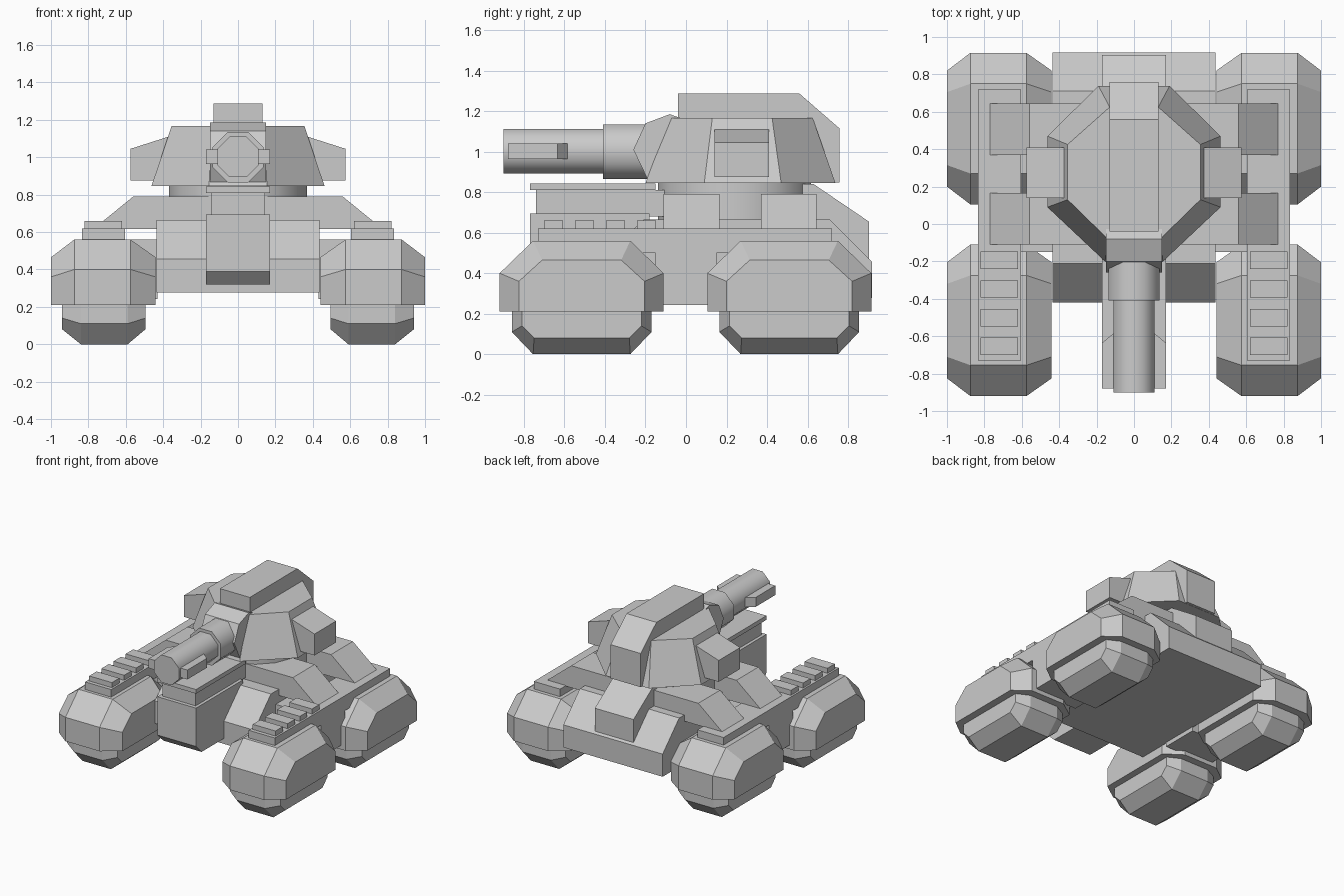
import bpy, bmesh, math
from mathutils import Vector

if "Cube" in bpy.data.objects:
    bpy.data.objects.remove(bpy.data.objects["Cube"])


def loft(name, rings, smooth=False):
    """Skin a list of equal-length point rings and cap both ends."""
    bm = bmesh.new()
    loops = [[bm.verts.new(p) for p in r] for r in rings]
    n = len(loops[0])
    for a, b in zip(loops, loops[1:]):
        for i in range(n):
            j = (i + 1) % n
            bm.faces.new((a[i], a[j], b[j], b[i]))
    bm.faces.new(loops[0])
    bm.faces.new(loops[-1])
    bmesh.ops.recalc_face_normals(bm, faces=bm.faces)
    mesh = bpy.data.meshes.new(name)
    bm.to_mesh(mesh)
    bm.free()
    ob = bpy.data.objects.new(name, mesh)
    bpy.context.collection.objects.link(ob)
    if smooth:
        bpy.ops.object.select_all(action='DESELECT')
        ob.select_set(True)
        bpy.context.view_layer.objects.active = ob
        bpy.ops.object.shade_smooth_by_angle(angle=math.radians(50))
    return ob


def prism_x(name, yz, x0, x1):
    return loft(name, [[(x, y, z) for y, z in yz] for x in (x0, x1)])


def prism_y(name, xz, y0, y1):
    return loft(name, [[(x, y, z) for x, z in xz] for y in (y0, y1)])


def box(name, x0, x1, y0, y1, z0, z1):
    return prism_x(name, [(y0, z0), (y1, z0), (y1, z1), (y0, z1)], x0, x1)


def arch(cy, half, flat, z_base, z_mid, z_end):
    """Half-octagon profile in y/z, running from the base to the flat end."""
    return [(cy - half, z_base), (cy - half, z_mid), (cy - flat, z_end),
            (cy + flat, z_end), (cy + half, z_mid), (cy + half, z_base)]


def tube(name, r, y0, y1, z, sides=8):
    k = r / math.cos(math.pi / sides)      # r is the distance to the flats
    ang = [2 * math.pi * (i + .5) / sides for i in range(sides)]
    return loft(name, [[(k * math.cos(a), y, z + k * math.sin(a)) for a in ang]
                       for y in (y0, y1)], True)


# Four track pods: armoured shell over a lower wheel body
for side, sx in (("right", 1), ("left", -1)):
    for end, cy in (("front", -.515), ("rear", .51)):
        big = arch(cy, .405, .24, .21, .40, .56)
        small = arch(cy, .31, .195, .21, .36, .465)
        loft(f"{end}_{side}_track_shell",
             [[(sx * x, y, z) for y, z in prof] for x, prof in
              ((.44, small), (.575, big), (.875, big), (1.0, small))])
        big = arch(cy, .345, .24, .30, .11, 0)
        small = arch(cy, .295, .235, .30, .14, .08)
        loft(f"{end}_{side}_track_wheel",
             [[(sx * x, y, z) for y, z in prof] for x, prof in
              ((.495, small), (.59, big), (.84, big), (.94, small))])

# Central hull with sloped nose and tail
prism_x("hull", [(-.42, .277), (-.42, .457), (-.21, .665), (.71, .665),
                 (.918, .457), (.918, .277)], -.437, .437)

for side, sx in (("right", 1), ("left", -1)):
    # Sponson joining the hull to the tracks, and the fender above
    box(side + "_sponson", sx * .43, sx * .835, -.15, .15, .243, .56)
    box(side + "_fender", sx * .605, sx * .835, -.73, .72, .5, .62)
    for i in range(4):
        y = -.70 + i * .153
        box(f"{side}_fender_tread_{i + 1}", sx * .62, sx * .82, y, y + .093, .61, .66)

# Deck armour humps spanning the hull
for name, y0, y1 in (("front_deck_armour", -.11, .165), ("rear_deck_armour", .37, .645)):
    prism_y(name, [(-.775, .615), (-.56, .79), (.56, .79), (.775, .615)], y0, y1)

# Nose block: base, recess and cap
prism_x("nose_base", [(-.77, .39), (-.77, .695), (-.18, .695), (-.18, .32), (-.70, .32)],
        -.17, .17)
box("nose_recess", -.145, .145, -.74, -.10, .68, .81)
box("nose_cap", -.17, .17, -.77, -.15, .81, .843)

# Tail block behind the turret
prism_x("tail_block", [(.45, .45), (.45, .84), (.63, .84), (.903, .655), (.903, .45)],
        -.17, .17)

# Turret ring
loft("turret_ring", [[(.375 * math.cos(a), .24 + .385 * math.sin(a), z)
                      for a in [2 * math.pi * (i + .5) / 16 for i in range(16)]]
                     for z in (.66, .847)], True)

# Turret: eight-sided tapering body
base = [(.155, -.20), (.463, .09), (.463, .47), (.19, .738)]
top = [(.14, -.08), (.355, .13), (.355, .425), (.13, .625)]
loft("turret", [[(x, y, z) for x, y in half] + [(-x, y, z) for x, y in reversed(half)]
                for half, z in ((base, .845), (top, 1.167))])

# Roof spine running down the turret back
prism_x("roof_spine", [(-.04, 1.1), (-.04, 1.287), (.56, 1.287), (.758, 1.115),
                       (.758, .847), (.3, .847), (.3, 1.1)], -.132, .132)

# Turret side boxes
for side, sx in (("right", 1), ("left", -1)):
    prism_y(side + "_turret_box", [(sx * .3, .875), (sx * .575, .875), (sx * .575, 1.045),
                                   (sx * .365, 1.112), (sx * .3, 1.112)], .14, .41)

# Gun mantlet, sleeve and barrel
prism_x("gun_mantlet", [(-.19, .865), (-.26, 1.01), (-.2, 1.14), (-.08, 1.185),
                        (.05, 1.14), (.05, .865)], -.15, .15)
tube("gun_sleeve", .135, -.41, -.1, 1.0)
tube("gun_barrel", .109, -.90, -.35, 1.002)

# Muzzle side boxes with tapered rear ends
for side, sx in (("right", 1), ("left", -1)):
    plan = [(.08, -.88), (.17, -.88), (.17, -.635), (.11, -.585), (.08, -.585)]
    loft(side + "_muzzle_box", [[(sx * x, y, z) for x, y in plan] for z in (.965, 1.04)])
